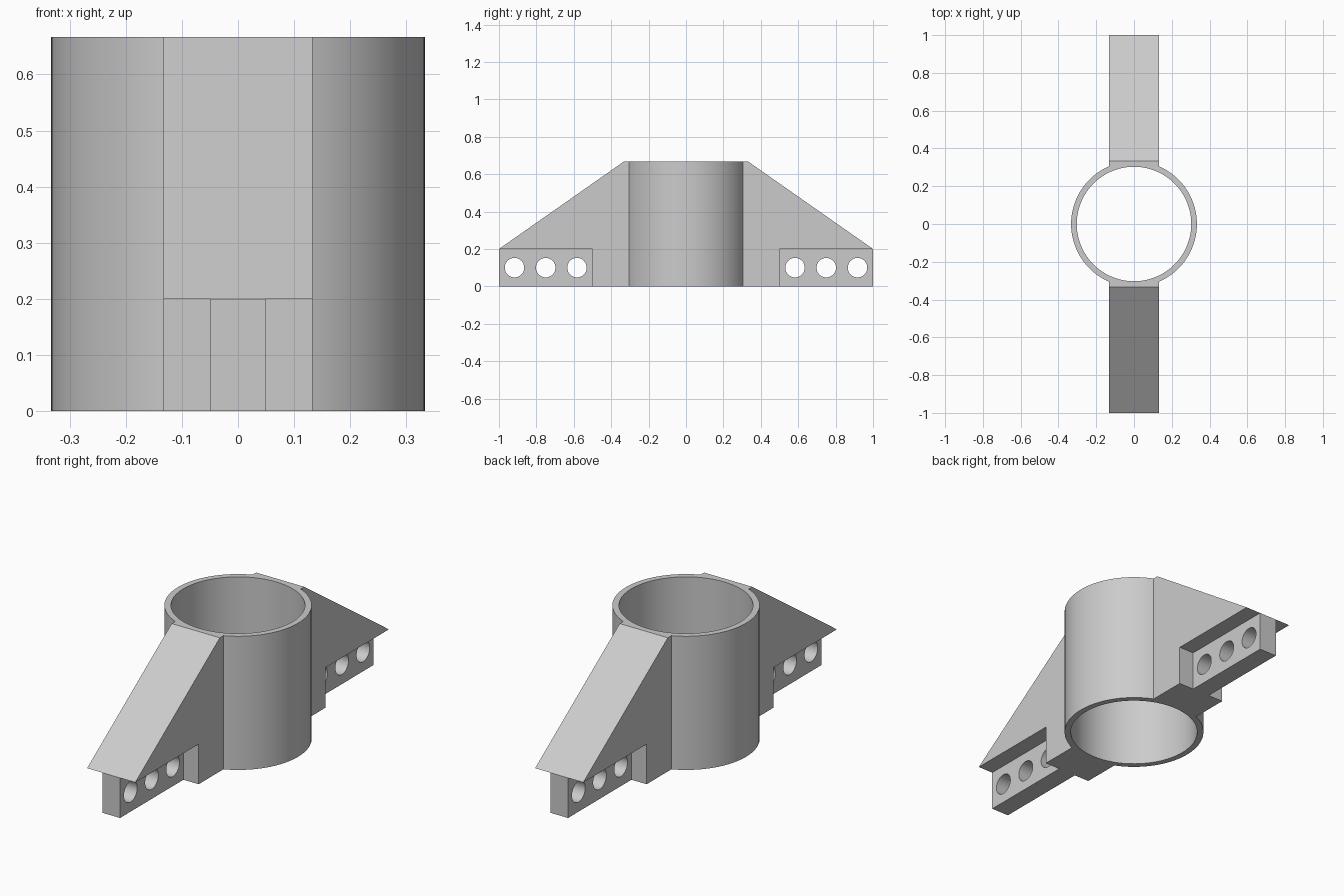
import bpy
import bmesh
from math import radians
from mathutils import Matrix

default = bpy.data.objects.get("Cube")
if default:
    bpy.data.objects.remove(default, do_unlink=True)

HEIGHT, OUTER, BORE = 0.667, 0.333, 0.303
WIDTH, TAB_WIDTH, TAB_HEIGHT = 0.266, 0.098, 0.2

grey = bpy.data.materials.new("grey")
grey.use_nodes = True
colour = (0.6, 0.6, 0.6, 1)
grey.diffuse_color = colour
grey.node_tree.nodes["Principled BSDF"].inputs["Base Color"].default_value = colour


def finish(name, bm):
    bmesh.ops.recalc_face_normals(bm, faces=bm.faces)
    mesh = bpy.data.meshes.new(name)
    bm.to_mesh(mesh)
    bm.free()
    mesh.materials.append(grey)
    obj = bpy.data.objects.new(name, mesh)
    bpy.context.collection.objects.link(obj)
    return obj


def cylinder(name, radius, depth, centre, sides, along_x=False):
    bm = bmesh.new()
    turn = Matrix.Rotation(radians(90), 4, 'Y') if along_x else Matrix()
    bmesh.ops.create_cone(bm, cap_ends=True, segments=sides, radius1=radius,
                          radius2=radius, depth=depth,
                          matrix=Matrix.Translation(centre) @ turn)
    return finish(name, bm)


def box(name, low, high):
    bm = bmesh.new()
    centre = [(a + b) / 2 for a, b in zip(low, high)]
    size = [b - a for a, b in zip(low, high)]
    bmesh.ops.create_cube(bm, size=1, matrix=Matrix.Translation(centre)
                          @ Matrix.Diagonal((*size, 1)))
    return finish(name, bm)


def combine(target, tool, operation):
    mod = target.modifiers.new(tool.name, 'BOOLEAN')
    mod.operation, mod.object, mod.solver = operation, tool, 'EXACT'
    bpy.ops.object.select_all(action='DESELECT')
    bpy.context.view_layer.objects.active = target
    target.select_set(True)
    bpy.ops.object.modifier_apply(modifier=mod.name)
    bpy.data.objects.remove(tool, do_unlink=True)


# Sloping gussets, one profile running through both sides
bm = bmesh.new()
profile = [(-1, 0), (1, 0), (1, TAB_HEIGHT), (OUTER, HEIGHT),
           (-OUTER, HEIGHT), (-1, TAB_HEIGHT)]
face = bm.faces.new([bm.verts.new((-WIDTH / 2, y, z)) for y, z in profile])
extruded = bmesh.ops.extrude_face_region(bm, geom=[face])["geom"]
bmesh.ops.translate(bm, vec=(WIDTH, 0, 0),
                    verts=[v for v in extruded if isinstance(v, bmesh.types.BMVert)])
bracket = finish("tube_bracket", bm)

# Notches beside the tabs, and the bolt holes through them
for end in (-1, 1):
    ys = sorted((0.5 * end, 1.1 * end))
    for side in (-1, 1):
        xs = sorted((side * TAB_WIDTH / 2, side * 0.3))
        combine(bracket, box("notch", (xs[0], ys[0], -0.1),
                             (xs[1], ys[1], TAB_HEIGHT)), 'DIFFERENCE')
    for y in (0.583, 0.75, 0.917):
        combine(bracket, cylinder("bolt_hole", 0.052, 0.5, (0, y * end, 0.1),
                                  48, True), 'DIFFERENCE')

# Upright tube with its open bore
middle = (0, 0, HEIGHT / 2)
combine(bracket, cylinder("tube", OUTER, HEIGHT, middle, 96), 'UNION')
combine(bracket, cylinder("bore", BORE, 1, middle, 96), 'DIFFERENCE')

bpy.ops.object.select_all(action='DESELECT')
bracket.select_set(True)
bpy.context.view_layer.objects.active = bracket
bpy.ops.object.shade_smooth_by_angle(angle=radians(25))
